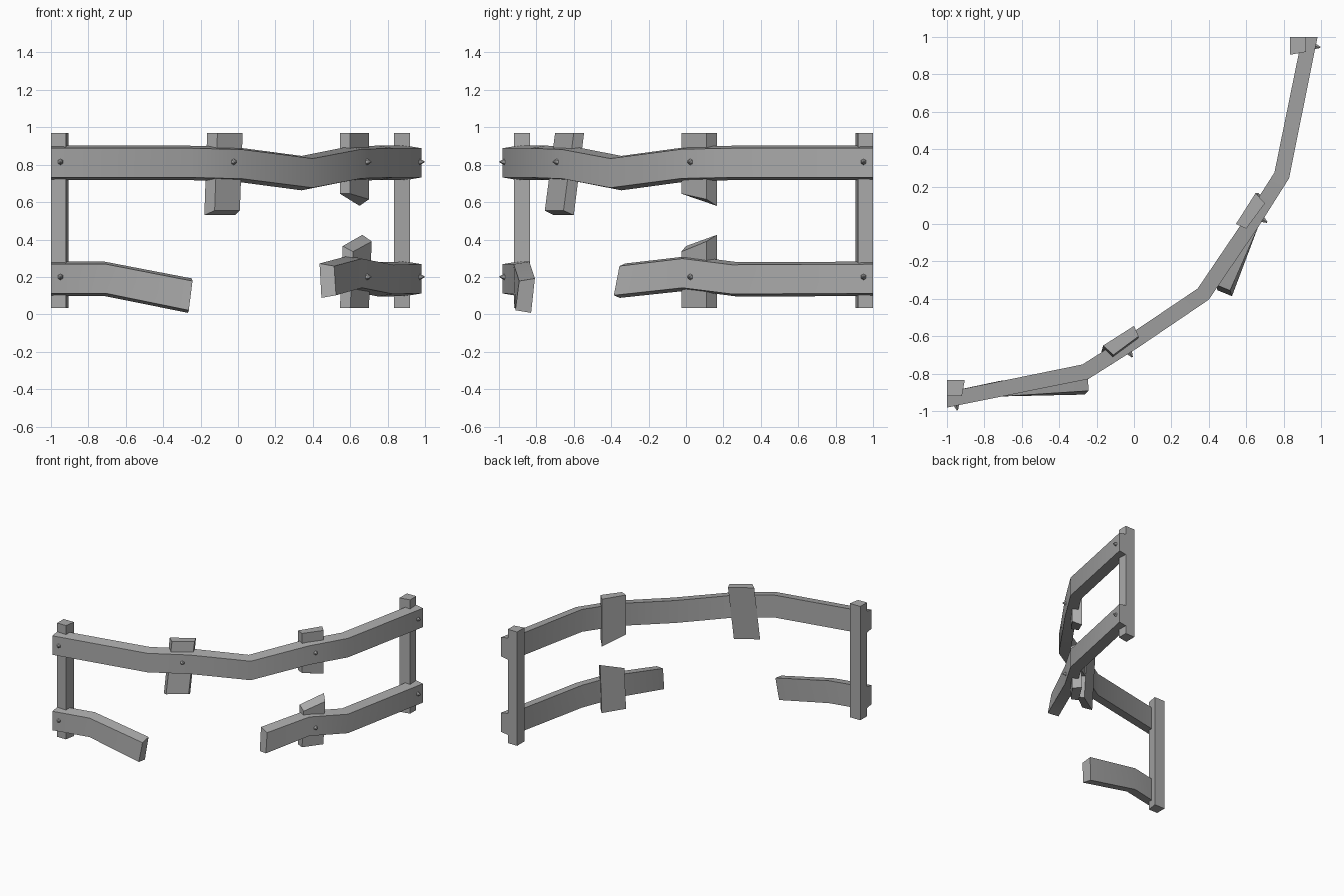
import bpy, bmesh
from mathutils import Vector

cube = bpy.data.objects.get("Cube")
if cube:
    bpy.data.objects.remove(cube, do_unlink=True)

GREY = (0.4, 0.4, 0.4, 1)
mat = bpy.data.materials.new("worn grey")
mat.use_nodes = True
mat.diffuse_color = GREY
mat.node_tree.nodes["Principled BSDF"].inputs["Base Color"].default_value = GREY


def finish(name, bm, smooth=False):
    bmesh.ops.recalc_face_normals(bm, faces=bm.faces)
    mesh = bpy.data.meshes.new(name)
    bm.to_mesh(mesh)
    bm.free()
    mesh.materials.append(mat)
    obj = bpy.data.objects.new(name, mesh)
    bpy.context.collection.objects.link(obj)
    if smooth:
        bpy.ops.object.select_all(action='DESELECT')
        obj.select_set(True)
        bpy.context.view_layer.objects.active = obj
        bpy.ops.object.shade_smooth_by_angle(angle=0.52)
    return obj


def loft(name, rings, smooth=False):
    """Skin a row of four-cornered rings and cap both ends."""
    bm = bmesh.new()
    loops = [[bm.verts.new(p) for p in ring] for ring in rings]
    for a, b in zip(loops, loops[1:]):
        for i in range(4):
            j = (i + 1) % 4
            bm.faces.new((a[i], a[j], b[j], b[i]))
    bm.faces.new(loops[0])
    bm.faces.new(loops[-1])
    return finish(name, bm, smooth)


def flip(points):
    """Mirror plan points across the diagonal of the corner."""
    return [(-y, -x) for x, y in points]


def rail(name, plan, heights, broken=None, tilt=(0, 0)):
    """Plank along a plan path; its outer face is a little lower than the inner one."""
    pts = [Vector(p) for p in plan]
    rings = []
    for i, (p, z) in enumerate(zip(pts, heights)):
        before = (p - pts[i - 1]).normalized() if i else Vector((0, 0))
        after = (pts[i + 1] - p).normalized() if i + 1 < len(pts) else Vector((0, 0))
        along = (before + after).normalized()
        out = Vector((along.y, -along.x)) * 0.042
        ring = []
        for side, up, half in ((1, 1, 0.078), (1, -1, 0.078), (-1, -1, 0.092), (-1, 1, 0.092)):
            q = p + out * side
            if i == broken:
                q += Vector(tilt) * up
            ring.append((max(q.x, -1), min(q.y, 1), z + up * half))
        rings.append(ring)
    loft(name, rings, smooth=True)


def post(name, plan, low, high, low_shift=(0, 0), high_shift=(0, 0)):
    """Four-sided post with a height for each lower and upper corner."""
    rings = [[(x + s[0], y + s[1], z) for (x, y), z in zip(plan, zs)]
             for zs, s in ((low, low_shift), (high, high_shift))]
    loft(name, rings)


def bolt(name, at, z, facing):
    """Small pointed bolt head on the outer face of a rail."""
    bm = bmesh.new()
    bmesh.ops.create_cone(bm, cap_ends=True, segments=6, radius1=0.021,
                          radius2=0.004, depth=0.035)
    obj = finish(name, bm)
    aim = Vector((*facing, 0)).normalized()
    obj.rotation_euler = aim.to_track_quat('Z', 'Y').to_euler()
    obj.location = Vector((*at, z)) + aim * 0.012


# Rails: the plan is symmetric about the corner diagonal
left_end, left_bend, left_mid = (-1.02, -0.94), (-0.26, -0.79), (0, -0.625)
right_end, right_bend, right_mid = flip([left_end, left_bend, left_mid])
rail("upper_rail",
     [left_end, left_bend, left_mid, (0.37, -0.375), right_mid, right_bend, right_end],
     [0.81, 0.81, 0.803, 0.755, 0.805, 0.81, 0.81])
rail("lower_rail_left", [left_end, (-0.71, -0.88), (-0.255, -0.86)],
     [0.19, 0.19, 0.1], broken=2, tilt=(0.01, 0.01))
rail("lower_rail_right", [(0.48, -0.355), right_mid, right_bend, right_end],
     [0.18, 0.22, 0.187, 0.19], broken=0, tilt=(-0.005, 0.015))

# End posts
TOP, BASE = [0.97] * 4, [0.035] * 4
end_plan = [(-1, -0.835), (-0.905, -0.835), (-0.92, -0.92), (-1, -0.92)]
post("end_post_left", end_plan, BASE, TOP)
post("end_post_right", flip(end_plan), BASE, TOP)

# Snapped middle posts
mid_plan = [(-0.165, -0.65), (0, -0.545), (0.025, -0.6), (-0.11, -0.7)]
post("hanging_post_left", mid_plan, [0.53, 0.53, 0.555, 0.555], TOP,
     low_shift=(-0.015, -0.055))
post("hanging_post_right", flip(mid_plan), [0.58, 0.645, 0.645, 0.615], TOP)
post("post_stump_right", flip(mid_plan), BASE, [0.425, 0.365, 0.335, 0.39],
     high_shift=(0.015, 0))

# Bolts, one where each rail crosses a post
bolts = [("end", (-0.95, -0.967), (0.19, -0.98)), ("middle", (-0.025, -0.687), (0.55, -0.83))]
for label, at, facing in bolts:
    for side in ("left", "right"):
        if side == "right":
            at, facing = flip([at, facing])
        bolt(f"upper_{label}_bolt_{side}", at, 0.815, facing)
        if (label, side) != ("middle", "left"):
            bolt(f"lower_{label}_bolt_{side}", at, 0.2, facing)
